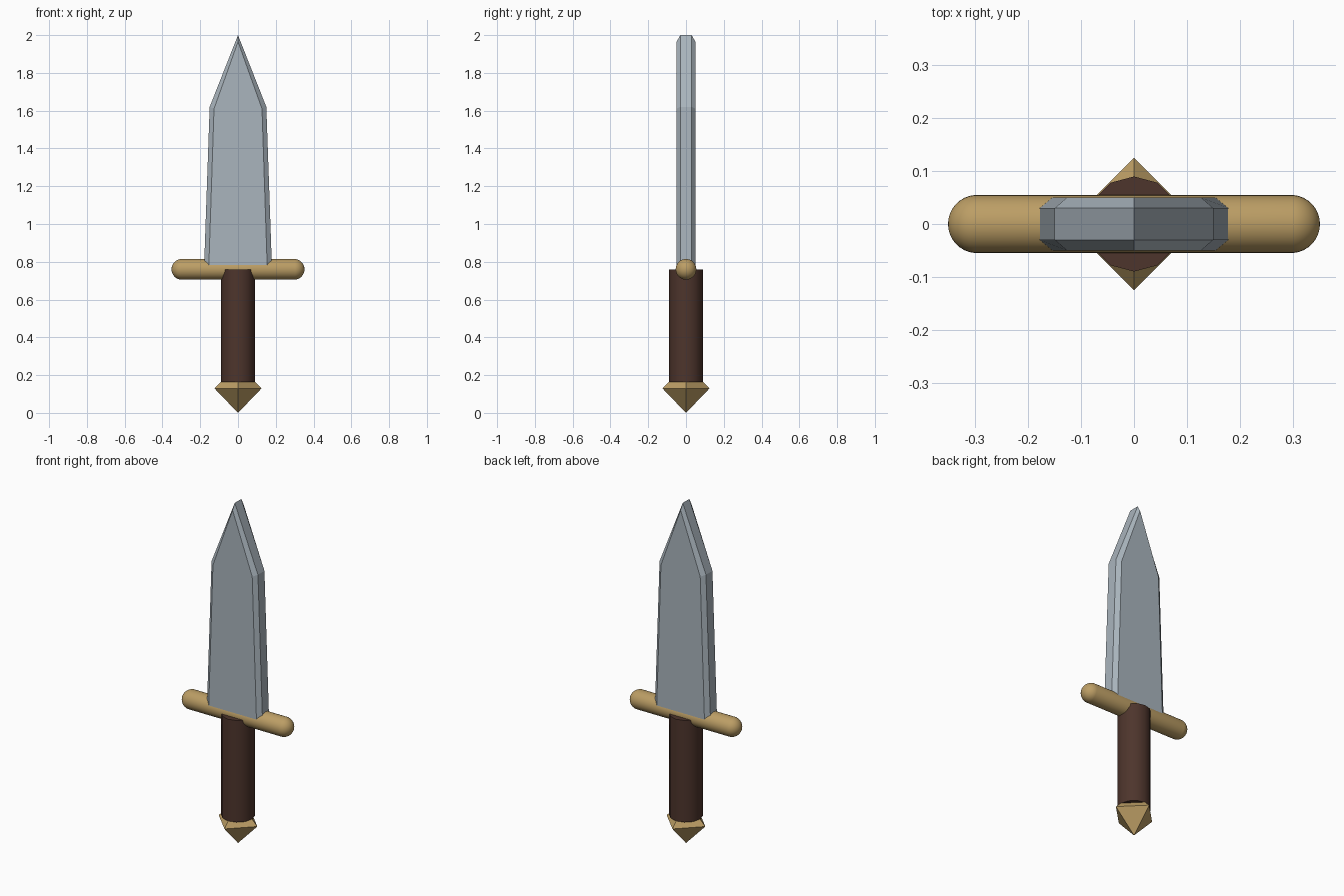
import bpy, bmesh
from math import radians
from mathutils import Matrix

if "Cube" in bpy.data.objects:
    bpy.data.objects.remove(bpy.data.objects["Cube"])


def material(name, color):
    m = bpy.data.materials.new(name)
    m.diffuse_color = (*color, 1)
    m.use_nodes = True
    m.node_tree.nodes["Principled BSDF"].inputs["Base Color"].default_value = m.diffuse_color
    return m


steel = material("steel", (0.40, 0.46, 0.51))
brass = material("brass", (0.50, 0.34, 0.13))
leather = material("leather", (0.075, 0.035, 0.025))


def add_part(name, bm, mat, smooth=False):
    bmesh.ops.recalc_face_normals(bm, faces=bm.faces)
    mesh = bpy.data.meshes.new(name)
    bm.to_mesh(mesh)
    bm.free()
    obj = bpy.data.objects.new(name, mesh)
    bpy.context.collection.objects.link(obj)
    mesh.materials.append(mat)
    if smooth:
        bpy.ops.object.select_all(action='DESELECT')
        obj.select_set(True)
        bpy.context.view_layer.objects.active = obj
        bpy.ops.object.shade_smooth_by_angle(angle=radians(40))
    return obj


# Blade: outer edge outline and inset face outline, lofted through the thickness
edge = [(-0.18, 0.76), (0.18, 0.76), (0.15, 1.62), (0, 2.0), (-0.15, 1.62)]
face = [(-0.155, 0.76), (0.155, 0.76), (0.127, 1.61), (0, 1.965), (-0.127, 1.61)]
bm = bmesh.new()
layers = [(face, -0.05), (edge, -0.03), (edge, 0.03), (face, 0.05)]
rings = [[bm.verts.new((x, y, z)) for x, z in outline] for outline, y in layers]
for a, b in zip(rings, rings[1:]):
    for i in range(5):
        j = (i + 1) % 5
        bm.faces.new((a[i], a[j], b[j], b[i]))
bm.faces.new(rings[0])
bm.faces.new(rings[-1])
add_part("blade", bm, steel)

# Guard: sphere along x, its halves pulled apart into a capsule
bm = bmesh.new()
bmesh.ops.create_uvsphere(bm, u_segments=32, v_segments=17, radius=0.055,
                          matrix=Matrix.Rotation(radians(90), 4, 'Y'))
for v in bm.verts:
    v.co.x += 0.297 if v.co.x > 0 else -0.297
    v.co.z += 0.76
add_part("guard", bm, brass, True)

# Grip: smooth cylinder
bm = bmesh.new()
bmesh.ops.create_cone(bm, cap_ends=True, segments=12, radius1=0.09, radius2=0.09,
                      depth=0.595, matrix=Matrix.Translation((0, 0, 0.4605)))
add_part("grip", bm, leather, True)

# Pommel: faceted octahedron sunk into the grip
bm = bmesh.new()
bmesh.ops.create_uvsphere(bm, u_segments=4, v_segments=2, radius=0.125)
for v in bm.verts:
    v.co.z = 0.13 + v.co.z * (1.04 if v.co.z < 0 else 1)
add_part("pommel", bm, brass)
